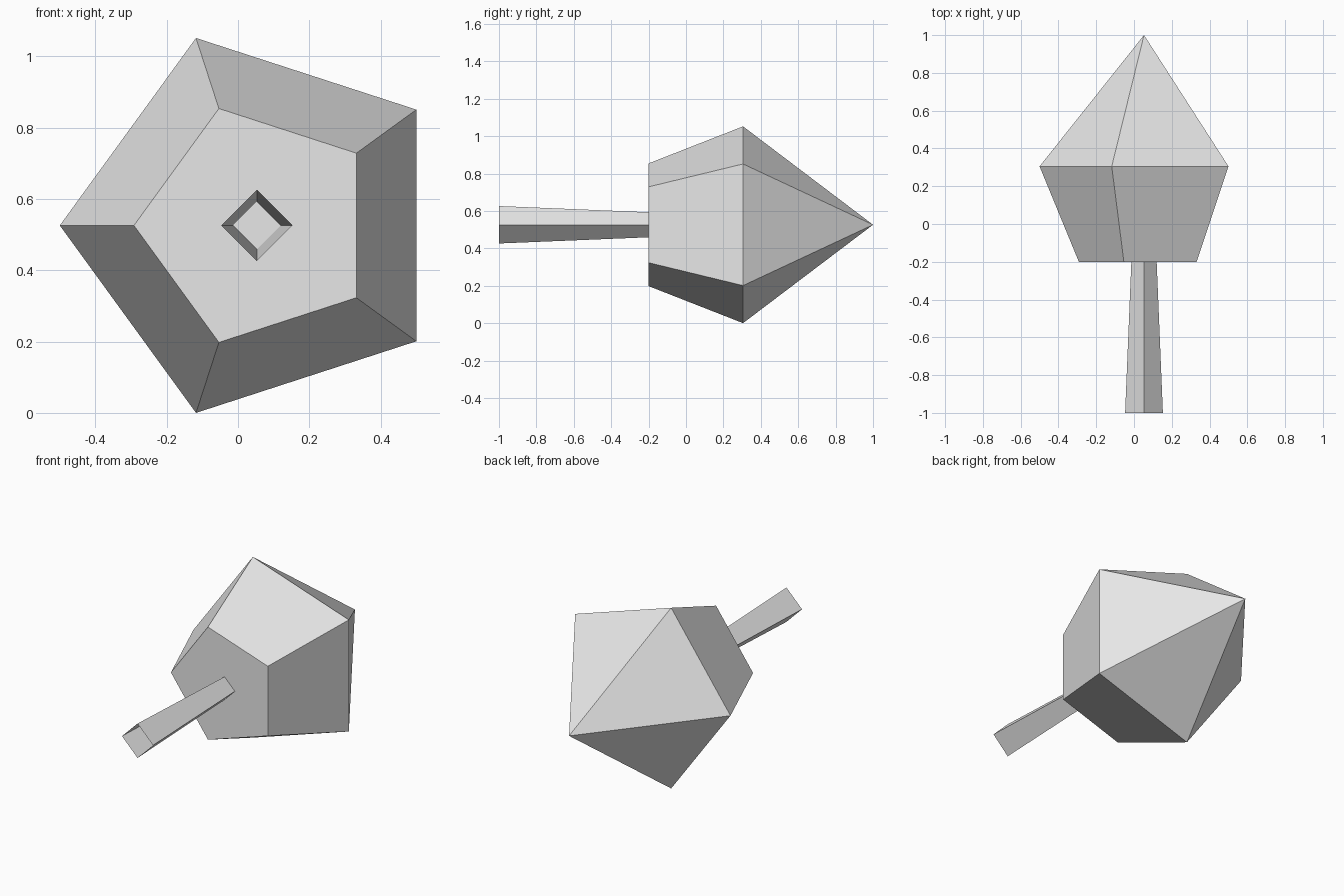
import bpy
import bmesh
from math import cos, sin, pi

old = bpy.data.objects.get("Cube")
if old:
    bpy.data.objects.remove(old, do_unlink=True)

# One plain grey
grey = bpy.data.materials.new("light_grey")
grey.use_nodes = True
grey.diffuse_color = (0.8, 0.8, 0.8, 1)
grey.node_tree.nodes["Principled BSDF"].inputs["Base Color"].default_value = (0.8, 0.8, 0.8, 1)

# Shared axis running front to back
RADIUS = 0.553
AXIS_X = RADIUS - 0.5
AXIS_Z = RADIUS * sin(2 * pi / 5)


def ring(bm, sides, radius, y):
    """Regular polygon of vertices around the axis, starting at the model's right."""
    angles = [pi + 2 * pi * i / sides for i in range(sides)]
    return [bm.verts.new((AXIS_X + radius * cos(a), y, AXIS_Z + radius * sin(a)))
            for a in angles]


def bridge(bm, front, back):
    n = len(front)
    for i in range(n):
        j = (i + 1) % n
        bm.faces.new((front[i], front[j], back[j], back[i]))


def finish(bm, name):
    mesh = bpy.data.meshes.new(name)
    bm.to_mesh(mesh)
    bm.free()
    mesh.materials.append(grey)
    obj = bpy.data.objects.new(name, mesh)
    bpy.context.collection.objects.link(obj)
    return obj


# Five-sided head: flat front, widening belt, pointed back
bm = bmesh.new()
front = ring(bm, 5, 0.345, -0.2)
belt = ring(bm, 5, RADIUS, 0.305)
tip = bm.verts.new((AXIS_X, 1.0, AXIS_Z))
bm.faces.new(front)
bridge(bm, front, belt)
for i in range(5):
    bm.faces.new((belt[i], belt[(i + 1) % 5], tip))
bmesh.ops.recalc_face_normals(bm, faces=bm.faces)
finish(bm, "head")

# Four-sided tapered hollow handle, open at its front end
bm = bmesh.new()
bridge(bm, ring(bm, 4, 0.1, -1.0), ring(bm, 4, 0.067, -0.2))
bmesh.ops.recalc_face_normals(bm, faces=bm.faces)
# An open tube has no inside, so check its normals against the axis
for face in bm.faces:
    c = face.calc_center_median()
    if (c.x - AXIS_X) * face.normal.x + (c.z - AXIS_Z) * face.normal.z < 0:
        face.normal_flip()
finish(bm, "handle")
